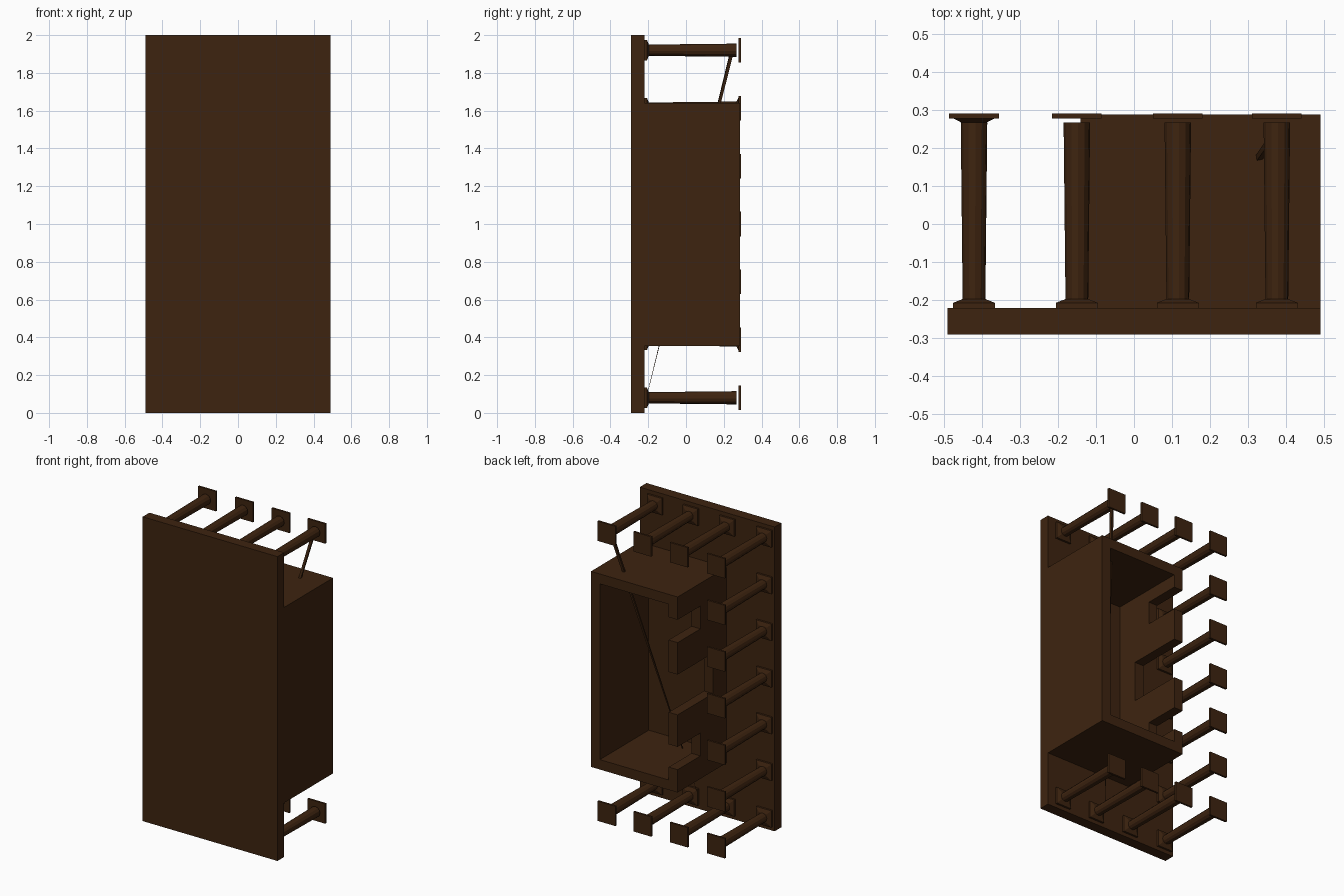
import bpy, bmesh, math
from mathutils import Matrix, Vector

if "Cube" in bpy.data.objects:
    bpy.data.objects.remove(bpy.data.objects["Cube"])

wood = bpy.data.materials.new("dark_brown")
wood.diffuse_color = (0.048, 0.0175, 0.005, 1)
wood.use_nodes = True
wood.node_tree.nodes["Principled BSDF"].inputs["Base Color"].default_value = wood.diffuse_color


def finish(name, bm):
    bmesh.ops.recalc_face_normals(bm, faces=bm.faces)
    mesh = bpy.data.meshes.new(name)
    bm.to_mesh(mesh)
    bm.free()
    mesh.materials.append(wood)
    ob = bpy.data.objects.new(name, mesh)
    bpy.context.collection.objects.link(ob)
    return ob


def add_box(bm, x0, x1, y0, y1, z0, z1):
    m = Matrix.Translation(((x0 + x1) / 2, (y0 + y1) / 2, (z0 + z1) / 2))
    m = m @ Matrix.Diagonal((x1 - x0, y1 - y0, z1 - z0, 1))
    bmesh.ops.create_cube(bm, size=1, matrix=m)


def add_cone(bm, x, z, y0, y1, r0, r1, sides, turn=0.0):
    # frustum running along +y
    m = (Matrix.Translation((x, (y0 + y1) / 2, z))
         @ Matrix.Rotation(-math.pi / 2, 4, 'X') @ Matrix.Rotation(turn, 4, 'Z'))
    bmesh.ops.create_cone(bm, cap_ends=True, segments=sides, radius1=r0,
                          radius2=r1, depth=y1 - y0, matrix=m)


# large front slab
bm = bmesh.new()
add_box(bm, -0.49, 0.49, -0.29, -0.22, 0, 2)
finish("slab", bm)

# chamber: two end walls and the closed side wall
X0, X1, Z0, Z1, Y0, Y1, T = -0.14, 0.49, 0.355, 1.64, -0.22, 0.287, 0.065
for name, box in {
    "upper_wall": (X0, X1, Y0, Y1, Z1 - T, Z1),
    "lower_wall": (X0, X1, Y0, Y1, Z0, Z0 + T),
    "closed_wall": (X1 - T, X1, Y0, Y1, Z0 + T, Z1 - T),
}.items():
    bm = bmesh.new()
    add_box(bm, *box)
    finish(name, bm)

# notched wall: a doorway with a smaller opening on either side
zc = (Z0 + Z1) / 2
half = [(Y0, Z1 - T), (Y1, Z1 - T), (Y1, 1.49), (0.05, 1.49), (0.05, 1.34),
        (Y1, 1.34), (Y1, 1.13), (-0.08, 1.13)]
outline = half + [(y, 2 * zc - z) for y, z in reversed(half)]
bm = bmesh.new()
face = bm.faces.new([bm.verts.new((X0, y, z)) for y, z in outline])
ext = bmesh.ops.extrude_face_region(bm, geom=[face])
bmesh.ops.translate(bm, vec=(T, 0, 0),
                    verts=[g for g in ext["geom"] if isinstance(g, bmesh.types.BMVert)])
finish("doorway_wall", bm)


# columns with a stepped base on the slab and a square end plate
def column(name, x, z, joined):
    bm = bmesh.new()
    add_box(bm, x - 0.055, x + 0.055, -0.22, -0.207, z - 0.055, z + 0.055)
    add_cone(bm, x, z, -0.207, -0.197, 0.055 * math.sqrt(2), 0.042, 4, math.pi / 4)
    add_cone(bm, x, z, -0.198, 0.267, 0.03, 0.035, 12, 0.1)
    if joined:
        add_cone(bm, x, z, 0.266, 0.278, 0.045, 0.08, 4, math.pi / 4)
    add_box(bm, x - 0.065, x + 0.065, 0.277, 0.29, z - 0.065, z + 0.065)
    finish(name, bm)


zs = [0.08 + i * 1.84 / 6 for i in range(7)]
for i, z in enumerate(zs):
    column("side_column_%d" % i, -0.42, z, 0 < i < 6)
for i, x in enumerate((-0.15, 0.115, 0.375)):
    column("lower_column_%d" % i, x, zs[0], False)
    column("upper_column_%d" % i, x, zs[-1], False)

# thin slanting strut that tapers across the chamber
a, b = Vector((0.06, -0.2, 0.12)), Vector((0.375, 0.24, 1.9))
d = b - a
bm = bmesh.new()
bmesh.ops.create_cone(bm, cap_ends=True, segments=4, radius1=0.001, radius2=0.012,
                      depth=d.length,
                      matrix=Matrix.Translation((a + b) / 2) @ d.to_track_quat('Z', 'Y').to_matrix().to_4x4())
finish("slanting_strut", bm)
